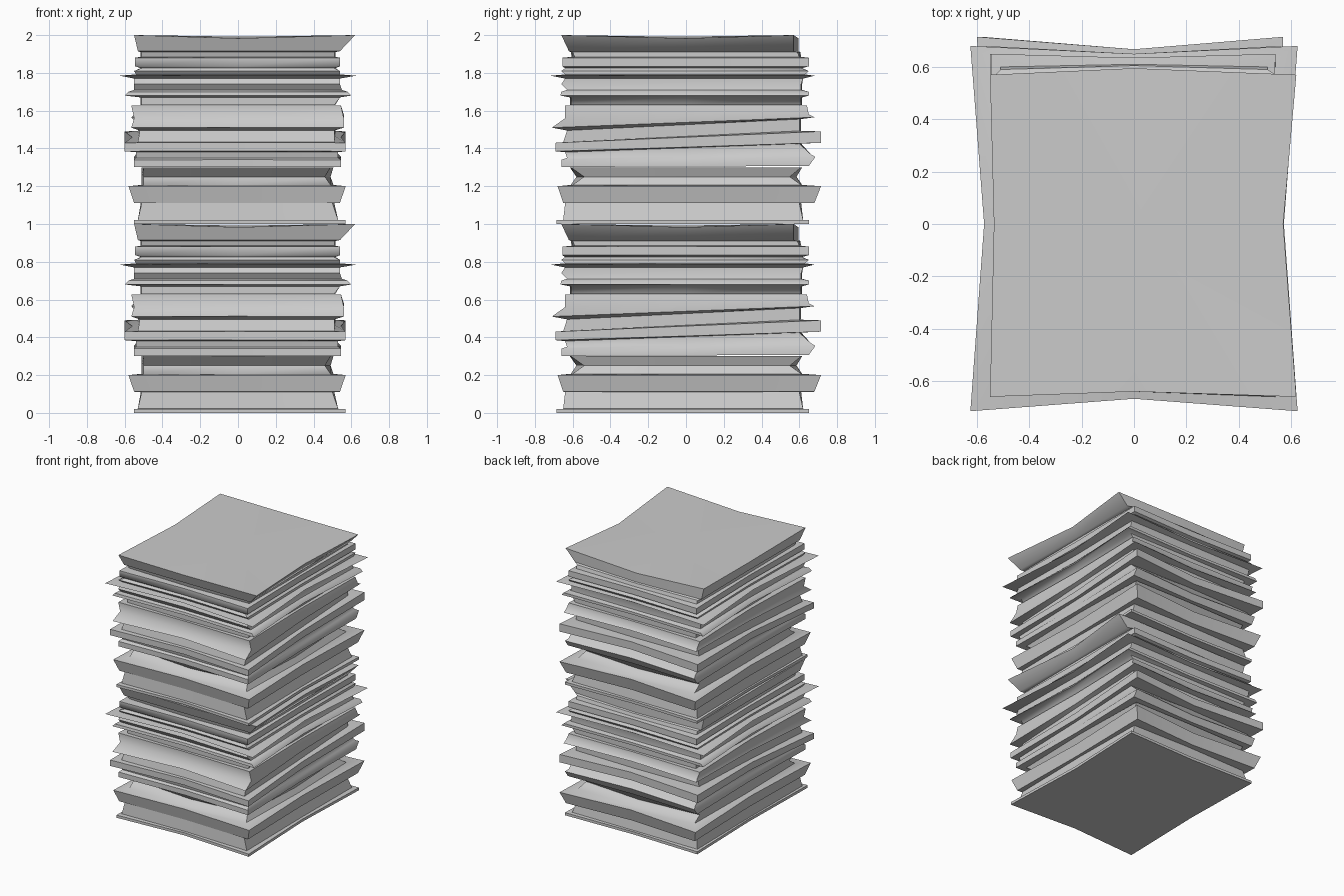
import bpy
import bmesh
import math

# Remove the default object
default_object = bpy.data.objects.get("Cube")
if default_object:
    bpy.data.objects.remove(default_object, do_unlink=True)

# One plain grey for the whole pile
GREY = (0.6, 0.6, 0.6, 1)
paper_grey = bpy.data.materials.new("paper grey")
paper_grey.use_nodes = True
paper_grey.diffuse_color = GREY
paper_grey.node_tree.nodes["Principled BSDF"].inputs["Base Color"].default_value = GREY

# Half sizes of the straight core that the sheet edges wander around
CORE_X, CORE_Y = .52, .62
PINCH = .5

# Levels of each bundle: height, left, right, front, back, optional rise to the back
lower_sheets = [
    (0, .55, .57, .685, .65),
    (.02, .55, .57, .685, .65),
    (.022, .53, .53, .65, .62),
    (.11, .51, .5, .64, .6),
    (.112, .55, .54, .65, .68),
    (.2, .58, .57, .68, .715),
    (.207, .5, .49, .6, .61),
    (.25, .5, .46, .54, .55),
    (.3, .5, .49, .61, .61),
]
middle_sheets = [
    (.302, .55, .545, .66, .65, .005),
    (.34, .55, .545, .66, .685, .015),
    (.35, .54, .53, .63, .66, .02),
    (.38, .54, .53, .64, .6, .045),
    (.385, .6, .57, .69, .715, .045),
    (.43, .6, .57, .69, .715, .06),
    (.433, .53, .51, .65, .6, .06),
    (.495, .52, .51, .63, .6, .06),
    (.51, .565, .56, .71, .68, .055),
    (.56, .55, .56, .64, .65, .02),
    (.628, .565, .545, .64, .64),
]
upper_sheets = [
    (.63, .51, .51, .61, .61),
    (.67, .51, .54, .61, .61),
    (.68, .6, .6, .665, .65),
    (.7, .58, .58, .66, .65),
    (.71, .55, .55, .63, .61),
    (.74, .55, .54, .66, .61),
    (.77, .55, .54, .64, .62),
    (.785, .625, .625, .715, .68),
    (.792, .54, .54, .64, .63),
    (.81, .55, .54, .66, .65),
    (.825, .51, .51, .64, .61),
    (.835, .545, .54, .655, .65),
    (.88, .545, .54, .655, .65),
    (.885, .51, .51, .59, .6),
    (.91, .51, .51, .6, .59),
    (.915, .53, .54, .62, .57),
    (.995, .55, .62, .66, .57),
]


def outline(left, right, front, back):
    """Four corners with the middle of every edge drawn towards the core."""
    def middle(edge, core):
        return core + (edge - core) * PINCH
    return [
        (-left, -front), (0, -middle(front, CORE_Y)),
        (right, -front), (middle(right, CORE_X), 0),
        (right, back), (0, middle(back, CORE_Y)),
        (-left, back), (-middle(left, CORE_X), 0),
    ]


def make_bundle(name, levels, warped_top=False):
    """Loft a closed bundle of sheets through its levels."""
    bm = bmesh.new()
    rings = []
    for height, left, right, front, back, *rise in levels:
        slope = rise[0] if rise else 0
        ring = []
        for x, y in outline(left, right, front, back):
            z = height + slope * (y + front) / (front + back)
            ring.append(bm.verts.new((x, y, z)))
        rings.append(ring)

    # The top cover lifts at its corners and sags between them
    if warped_top:
        for index, vert in enumerate(rings[-1]):
            vert.co.z += -.012 if index % 2 else .005

    for low, high in zip(rings, rings[1:]):
        for a in range(len(low)):
            b = (a + 1) % len(low)
            bm.faces.new((low[a], low[b], high[b], high[a]))
    caps = [bm.faces.new(rings[0][::-1]), bm.faces.new(rings[-1])]
    bmesh.ops.poke(bm, faces=caps)

    mesh = bpy.data.meshes.new(name)
    bm.to_mesh(mesh)
    bm.free()
    mesh.materials.append(paper_grey)
    bundle = bpy.data.objects.new(name, mesh)
    bpy.context.collection.objects.link(bundle)

    # Soft folds, crisp cover edges and corners
    bpy.ops.object.select_all(action="DESELECT")
    bundle.select_set(True)
    bpy.context.view_layer.objects.active = bundle
    bpy.ops.object.shade_smooth_by_angle(angle=math.radians(50))
    return bundle


# Build one pile, then set an identical pile on top of it
pile = [
    make_bundle("lower_sheets", lower_sheets),
    make_bundle("middle_sheets", middle_sheets),
    make_bundle("upper_sheets", upper_sheets, warped_top=True),
]
for bundle in pile:
    second = bundle.copy()
    second.name = "second_pile_" + bundle.name
    second.location.z = 1
    bpy.context.collection.objects.link(second)
